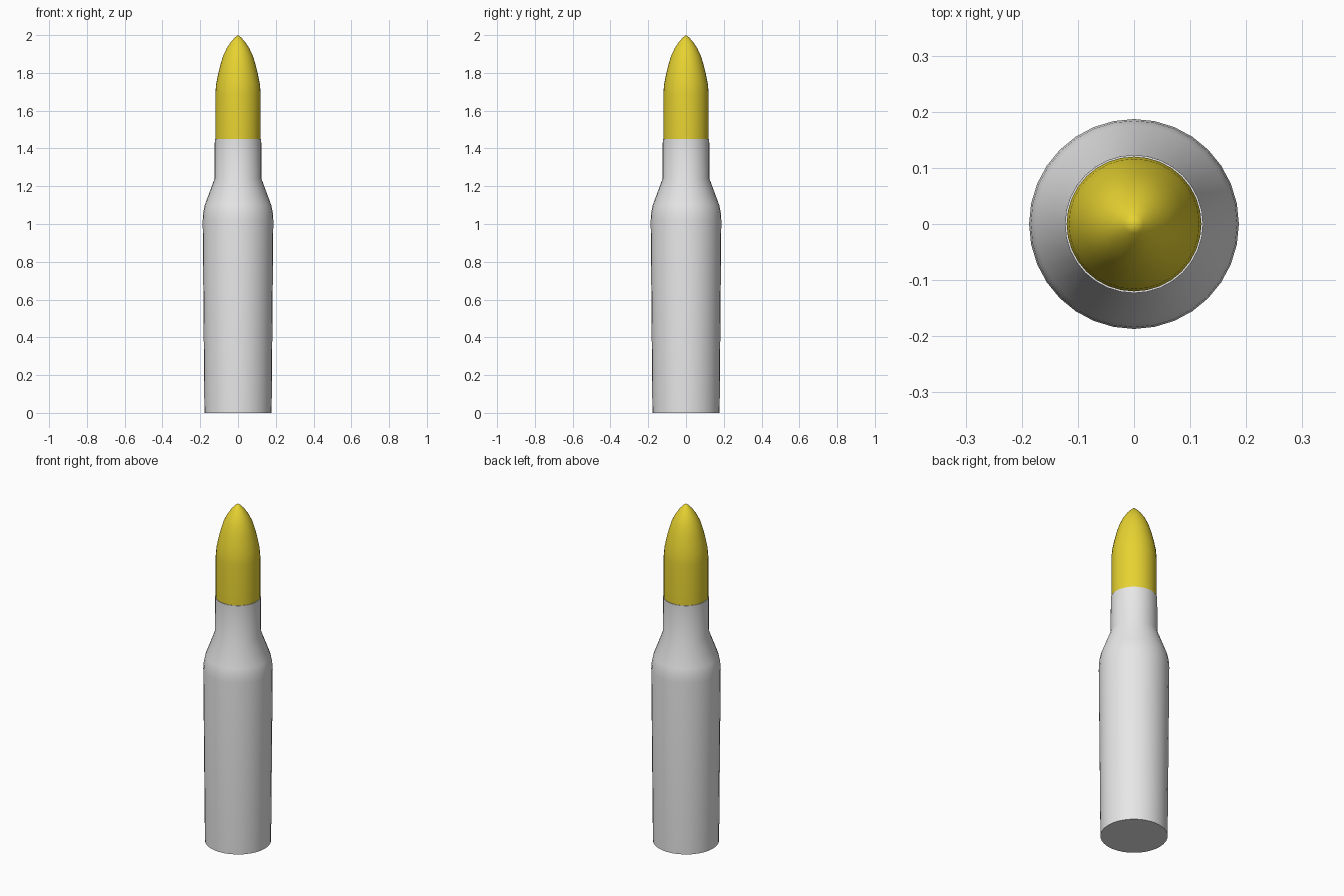
import bpy, bmesh, math

if "Cube" in bpy.data.objects:
    bpy.data.objects.remove(bpy.data.objects["Cube"])

def material(name, rgb):
    m = bpy.data.materials.new(name)
    m.diffuse_color = (*rgb, 1)
    m.use_nodes = True
    m.node_tree.nodes["Principled BSDF"].inputs["Base Color"].default_value = m.diffuse_color
    return m

def lathe(name, profile, mat, segments=32):
    """Spin an (r, z) profile around the z axis."""
    bm = bmesh.new()
    rings = []
    for r, z in profile:
        if r == 0:
            rings.append([bm.verts.new((0, 0, z))])
        else:
            rings.append([bm.verts.new((r * math.cos(2 * math.pi * i / segments),
                                        r * math.sin(2 * math.pi * i / segments), z))
                          for i in range(segments)])
    for a, b in zip(rings, rings[1:]):
        for i in range(segments):
            j = (i + 1) % segments
            if len(a) == 1:
                bm.faces.new((a[0], b[j], b[i]))
            elif len(b) == 1:
                bm.faces.new((a[i], a[j], b[0]))
            else:
                bm.faces.new((a[i], a[j], b[j], b[i]))
    mesh = bpy.data.meshes.new(name)
    bm.to_mesh(mesh)
    bm.free()
    mesh.materials.append(mat)
    ob = bpy.data.objects.new(name, mesh)
    bpy.context.collection.objects.link(ob)
    bpy.ops.object.select_all(action='DESELECT')
    ob.select_set(True)
    bpy.context.view_layer.objects.active = ob
    bpy.ops.object.shade_smooth_by_angle(angle=math.radians(40))
    return ob

grey = material("casing_grey", (0.8, 0.8, 0.8))
gold = material("tip_yellow", (0.9, 0.73, 0.035))

# tapered casing with flat base, rounded shoulder, straight neck and open mouth
lathe("casing", [(0, 0), (0.178, 0), (0.187, 1.02), (0.184, 1.06), (0.176, 1.10),
                 (0.124, 1.24), (0.123, 1.45), (0.120, 1.45), (0.120, 1.43)], grey)

# straight shank and pointed ogive
lathe("tip", [(0, 1.43), (0.120, 1.43), (0.120, 1.69), (0.116, 1.74), (0.106, 1.79), (0.094, 1.84),
              (0.079, 1.89), (0.060, 1.93), (0.037, 1.965), (0.017, 1.987), (0, 2.0)], gold)
